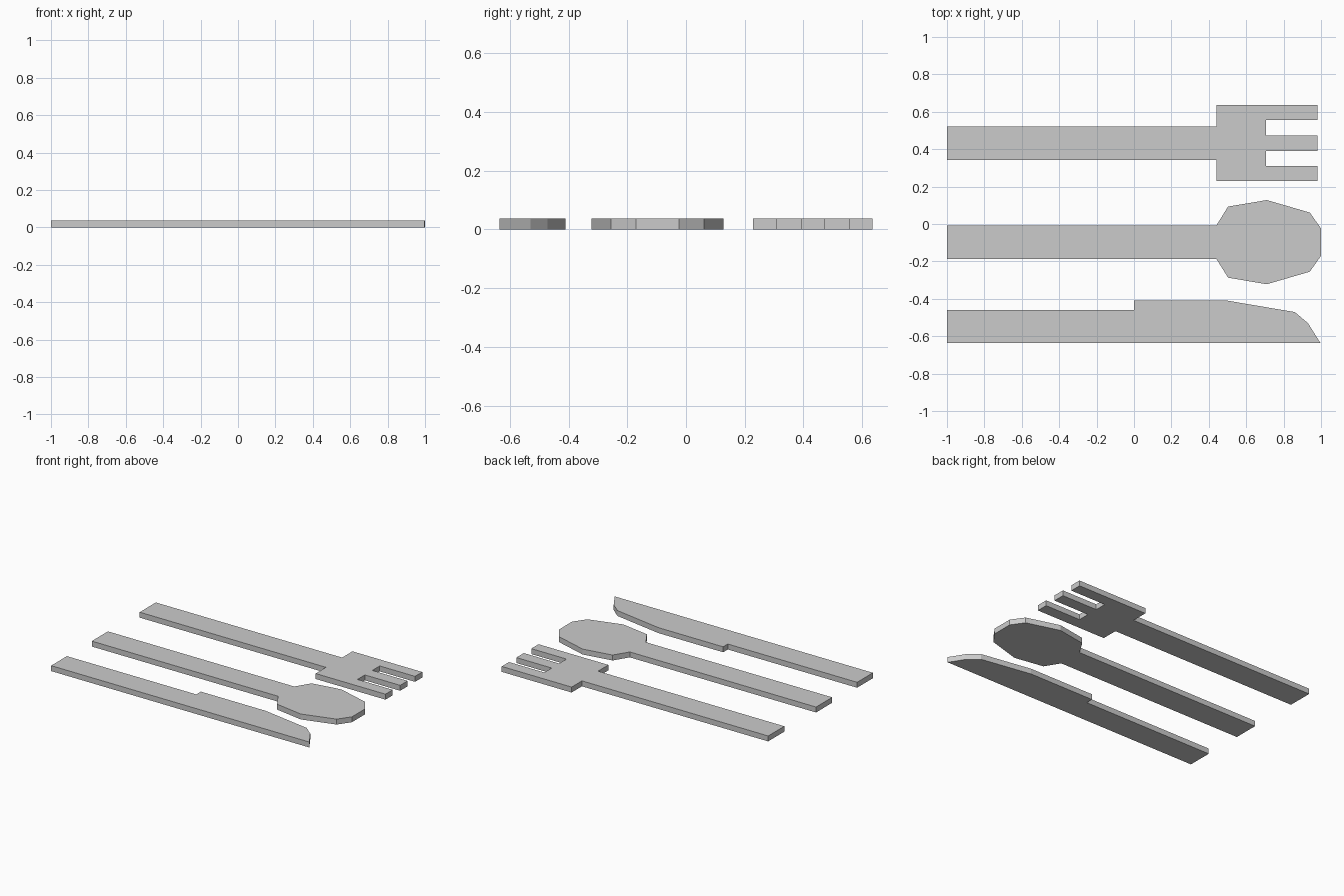
import bpy
import bmesh

if "Cube" in bpy.data.objects:
    bpy.data.objects.remove(bpy.data.objects["Cube"])

THICK = 0.038


def plate(name, outline):
    """Extrude a flat outline upward into a solid plate."""
    bm = bmesh.new()
    face = bm.faces.new([bm.verts.new((x, y, 0)) for x, y in outline])
    top = bmesh.ops.extrude_face_region(bm, geom=[face])["geom"]
    verts = [g for g in top if isinstance(g, bmesh.types.BMVert)]
    bmesh.ops.translate(bm, verts=verts, vec=(0, 0, THICK))
    bmesh.ops.recalc_face_normals(bm, faces=bm.faces)
    mesh = bpy.data.meshes.new(name)
    bm.to_mesh(mesh)
    bm.free()
    obj = bpy.data.objects.new(name, mesh)
    bpy.context.collection.objects.link(obj)
    return obj


def mirrored(half, axis):
    """Close a half outline (offsets above the axis) by mirroring it."""
    upper = [(x, axis + d) for x, d in half]
    lower = [(x, axis - d) for x, d in reversed(half)]
    return upper + lower


# Fork: handle, square head and three tines
plate("fork", mirrored([
    (-1, 0.089), (0.44, 0.089), (0.44, 0.203), (0.98, 0.203),
    (0.98, 0.123), (0.707, 0.123), (0.707, 0.041), (0.98, 0.041)], 0.432))

# Spoon: handle and faceted bowl
plate("spoon", mirrored([
    (-1, 0.089), (0.44, 0.089), (0.503, 0.19), (0.71, 0.225),
    (0.94, 0.158), (1, 0.073)], -0.097))

# Knife: straight lower edge, stepped blade and curved tip
plate("knife", [
    (-1, -0.635), (0.996, -0.635), (0.93, -0.53), (0.86, -0.471),
    (0.5, -0.41), (0, -0.41), (0, -0.461), (-1, -0.461)])
